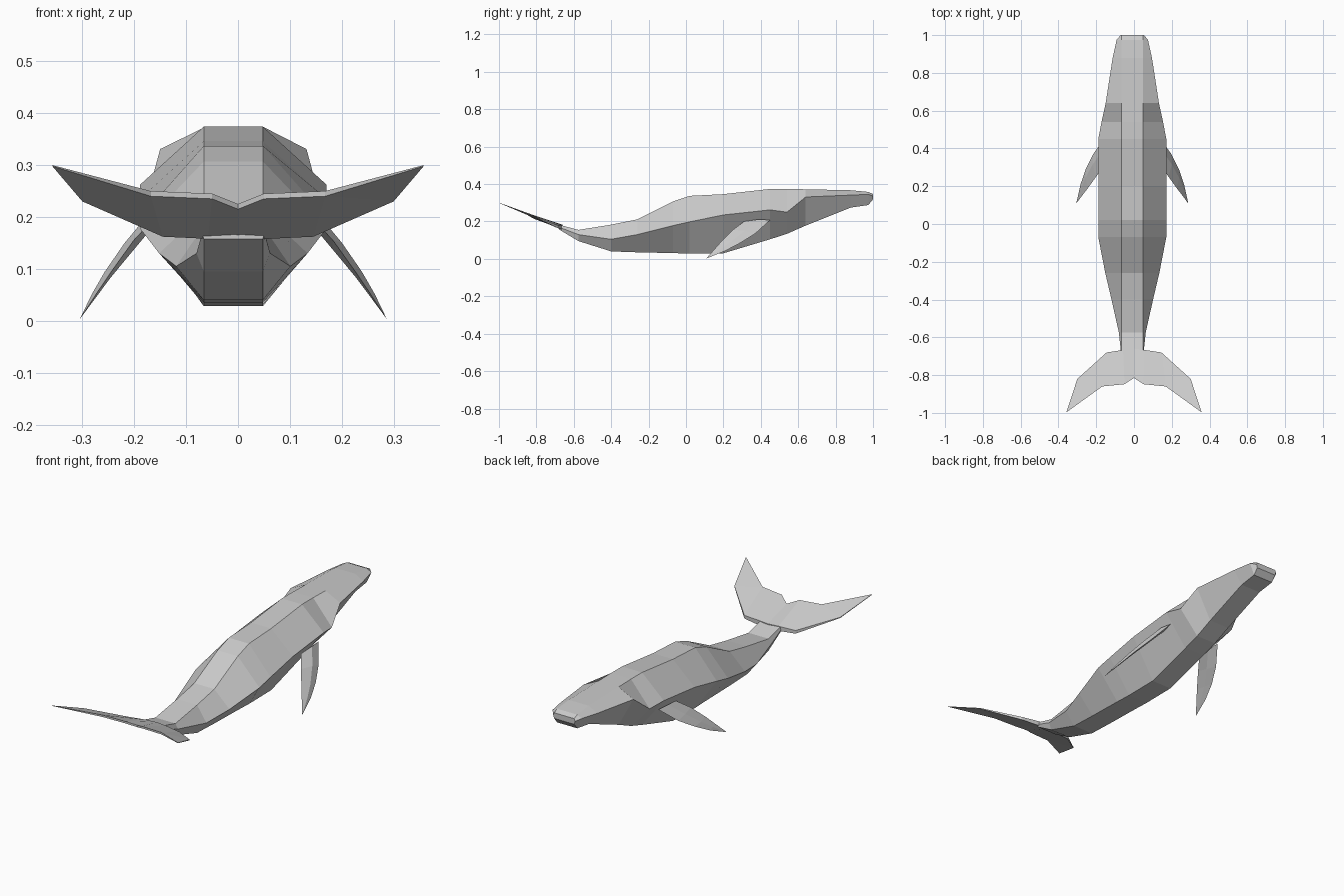
import bpy, bmesh
from mathutils import Vector

if "Cube" in bpy.data.objects:
    bpy.data.objects.remove(bpy.data.objects["Cube"])

CX = -0.009  # body centreline


def finish(name, bm):
    bmesh.ops.remove_doubles(bm, verts=bm.verts, dist=0.0005)
    bmesh.ops.recalc_face_normals(bm, faces=bm.faces)
    mesh = bpy.data.meshes.new(name)
    bm.to_mesh(mesh)
    bm.free()
    obj = bpy.data.objects.new(name, mesh)
    bpy.context.collection.objects.link(obj)
    return obj


def loft(name, rings):
    bm = bmesh.new()
    loops = [[bm.verts.new(p) for p in ring] for ring in rings]
    n = len(loops[0])
    for a, b in zip(loops, loops[1:]):
        for i in range(n):
            j = (i + 1) % n
            bm.faces.new((a[i], a[j], b[j], b[i]))
    bm.faces.new(loops[0])
    bm.faces.new(loops[-1])
    return finish(name, bm)


# Body: hexagonal sections (y, top z, side z, bottom z, half width)
sections = [
    (-0.68, .183, .170, .158, .060), (-0.575, .155, .130, .095, .071),
    (-0.40, .183, .105, .040, .110), (-0.26, .211, .130, .035, .143),
    (-0.07, .307, .178, .031, .180), (0.02, .337, .198, .028, .180),
    (0.20, .346, .235, .030, .180), (0.45, .374, .262, .105, .180),
    (0.54, .374, .250, .134, .163), (0.64, .372, .331, .178, .141),
    (0.88, .367, .341, .274, .104), (0.975, .358, .345, .288, .083),
    (1.0, .347, .335, .318, .062),
]
F = 0.057  # half width of the flat back and belly
loft("body", [[(CX - F, y, t), (CX + F, y, t), (CX + w, y, m),
               (CX + F, y, b), (CX - F, y, b), (CX - w, y, m)]
              for y, t, m, b, w in sections])

# Tail fluke: one outline half, mirrored, with a thin tapering edge
half = [(0, -.66, .170, .012), (.058, -.667, .170, .012), (.145, -.68, .170, .008),
        (.30, -.82, .232, .002), (.358, -.997, .299, .001),
        (.168, -.86, .245, .005), (.05, -.848, .240, .005), (0, -.815, .220, .005)]
bm = bmesh.new()
for s in (1, -1):
    top = [bm.verts.new((s * x, y, z + h)) for x, y, z, h in half]
    low = [bm.verts.new((s * x, y, z - h)) for x, y, z, h in half]
    for v in (top, low):
        for ids in ((0, 1, 6, 7), (1, 2, 5, 6), (2, 3, 5), (3, 4, 5)):
            bm.faces.new([v[i] for i in ids])
    for i in range(len(half) - 1):
        bm.faces.new((top[i], top[i + 1], low[i + 1], low[i]))
finish("tail_fluke", bm)

# Flippers: diamond sections between leading and trailing edge
lead = [(.14, .45, .208), (.197, .37, .135), (.237, .29, .085), (.264, .21, .043)]
trail = [(.14, .31, .200), (.182, .25, .155), (.225, .19, .095), (.252, .155, .055)]
tip = Vector((.286, .11, .003))
for side, s in (("right", 1), ("left", -1)):
    rings = []
    for a, b, h in zip(lead, trail, (.011, .011, .008, .005)):
        a, b = Vector(a), Vector(b)
        mid = a.lerp(b, .45)
        n = Vector((.8, 0, .6)) * h
        rings.append([a, mid + n, b, mid - n])
    rings.append([tip + Vector((0, d, 0)) for d in (.002, 0.001, -.001, 0)])
    off = .001 if s > 0 else -.019
    loft("flipper_" + side, [[(s * p.x + off, p.y, p.z) for p in r] for r in rings])
